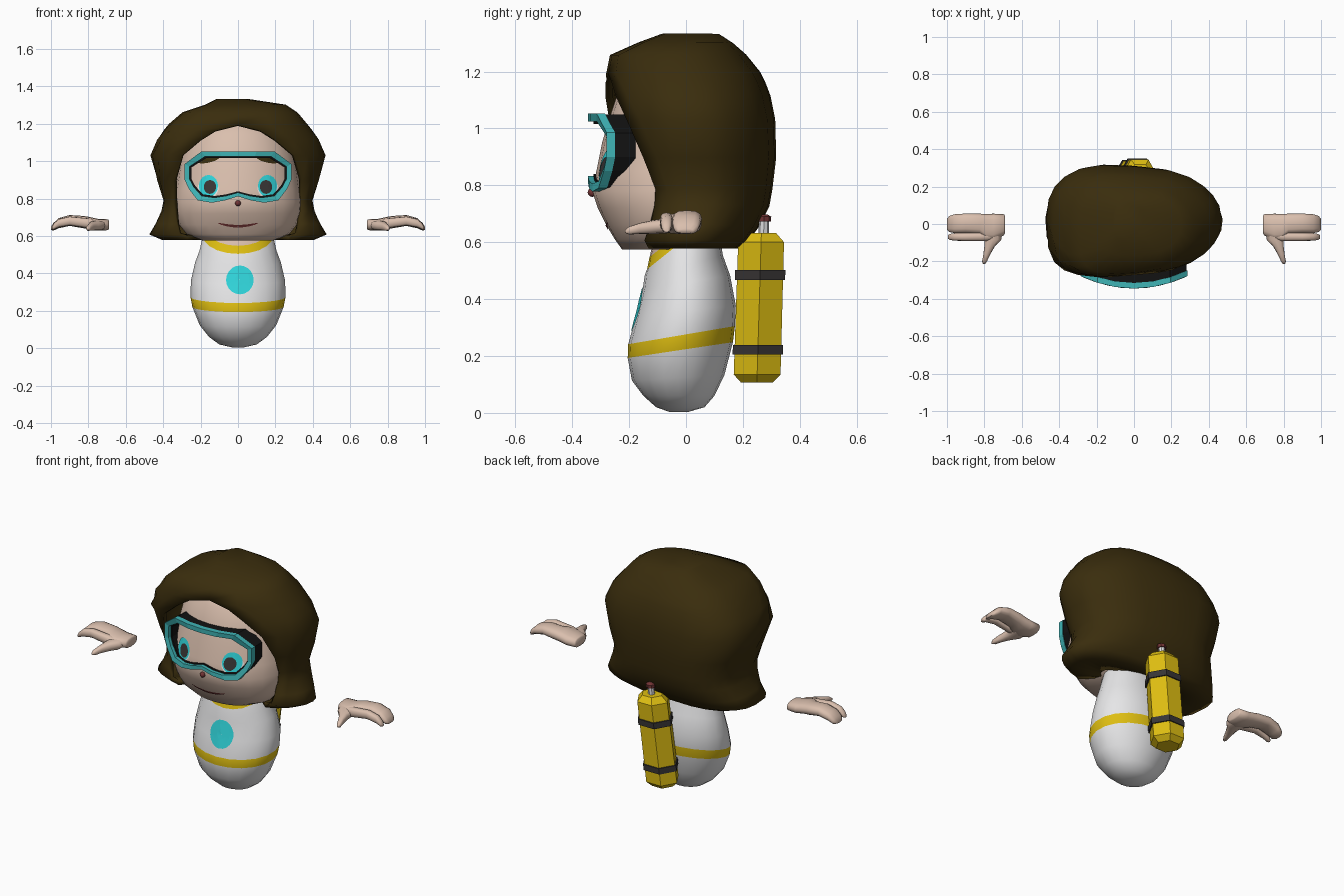
import bpy, bmesh, math
from mathutils import Vector
from mathutils.bvhtree import BVHTree

if "Cube" in bpy.data.objects:
    bpy.data.objects.remove(bpy.data.objects["Cube"])

COLOURS = {
    "hair_brown": (0.042, 0.026, 0.004), "skin": (0.70, 0.52, 0.42),
    "white": (0.86, 0.86, 0.87), "yellow": (0.74, 0.52, 0.006),
    "cyan": (0.03, 0.66, 0.70), "teal": (0.05, 0.46, 0.47),
    "black": (0.006, 0.006, 0.006), "strap_grey": (0.04, 0.036, 0.036),
    "dark_red": (0.17, 0.035, 0.035),
}
MATS = {}
for name, c in COLOURS.items():
    MATS[name] = bpy.data.materials.new(name)
    MATS[name].diffuse_color = (*c, 1)


def make(name, bm, mats, smooth=None):
    bmesh.ops.remove_doubles(bm, verts=bm.verts, dist=1e-5)
    bmesh.ops.recalc_face_normals(bm, faces=bm.faces)
    me = bpy.data.meshes.new(name)
    bm.to_mesh(me)
    bm.free()
    ob = bpy.data.objects.new(name, me)
    bpy.context.collection.objects.link(ob)
    for m in mats:
        me.materials.append(MATS[m])
    if smooth:
        bpy.ops.object.select_all(action='DESELECT')
        ob.select_set(True)
        bpy.context.view_layer.objects.active = ob
        bpy.ops.object.shade_smooth_by_angle(angle=math.radians(smooth))
    return ob


def loft(name, rows, mats, closed=True, caps=True, bands=None, smooth=None):
    """Skin a list of point rows; bands gives the material of each strip."""
    bm = bmesh.new()
    vr = [[bm.verts.new(p) for p in r] for r in rows]
    n = len(vr[0])
    for i in range(len(vr) - 1):
        for j in range(n if closed else n - 1):
            k = (j + 1) % n
            f = bm.faces.new((vr[i][j], vr[i][k], vr[i + 1][k], vr[i + 1][j]))
            f.material_index = bands[i] if bands else 0
    if caps:
        bm.faces.new(vr[0])
        bm.faces.new(vr[-1]).material_index = bands[-1] if bands else 0
    return make(name, bm, mats, smooth)


def spow(v, p):
    return math.copysign(abs(v) ** p, v)


def ring(z, a, yf, yb, tilt=0, p=1.0, n=20, gap=0.0, open_=False):
    """Squared oval at height z; an open one leaves a front gap of half width gap."""
    yc, b = (yf + yb) / 2, (yb - yf) / 2
    t0 = math.asin((gap / a) ** (1 / p))
    pts = []
    for i in range(n):
        t = t0 + (2 * math.pi - 2 * t0) * i / (n - 1 if open_ else n)
        y = yc - b * spow(math.cos(t), p)
        pts.append((a * spow(math.sin(t), p), y, z + tilt * y))
    return pts


def tree(ob):
    return BVHTree.FromPolygons([v.co for v in ob.data.vertices],
                                [list(p.vertices) for p in ob.data.polygons])


def plate(name, target, mat, cx, cz, rx, rz, lift=0.004, bend=0.0, slope=0.0, n=20):
    """Painted oval laid on the front of a surface; bend curves it, slope tips it."""
    rows = []
    for s in (0.02, 0.35, 0.7, 1.0):
        row = []
        for i in range(n):
            t = 2 * math.pi * i / n
            u = s * math.cos(t)
            x, z = cx + rx * u, cz + rz * s * math.sin(t) + bend * u * u + slope * u
            hit = target.ray_cast(Vector((x, -2, z)), Vector((0, 1, 0)))[0]
            row.append((x, (hit.y if hit else -0.2) - lift, z))
        rows.append(row)
    ob = loft(name, rows, [mat], caps=False)
    if ob.data.polygons[0].normal.y > 0:
        ob.data.flip_normals()


# body: shirt with tilted waist stripe, collar and neck
BODY = [(0.004, .03, -.06, .01, 0), (.02, .10, -.105, .065, 0), (.06, .155, -.15, .10, 0),
        (.125, .205, -.19, .135, .06), (.224, .244, -.205, .165, .15), (.276, .254, -.203, .172, .17),
        (.36, .252, -.175, .175, .10), (.46, .229, -.152, .155, .15), (.52, .207, -.145, .13, .25),
        (.614, .187, -.137, .105, .8), (.650, .167, -.128, .09, .8), (.70, .13, -.11, .07, .7)]
body = loft("body", [ring(*r) for r in BODY], ["white", "yellow", "skin"],
            bands=[0, 0, 0, 0, 1, 0, 0, 0, 0, 1, 2], smooth=60)
plate("chest_patch", tree(body), "cyan", 0.01, .365, .074, .077)

# head
HEAD = [(.575, .19, -.225, 0), (.61, .275, -.25, .06), (.66, .315, -.28, .14), (.72, .337, -.31, .2),
        (.78, .342, -.33, .22), (.85, .335, -.315, .24), (.95, .32, -.295, .25), (1.05, .30, -.265, .24),
        (1.14, .26, -.235, .2), (1.21, .18, -.18, .14), (1.25, .06, -.08, .05)]
head = loft("head", [ring(*r, p=.97, n=24) for r in HEAD], ["skin"], smooth=60)
face = tree(head)
plate("mouth", face, "dark_red", 0, .652, .11, .007, bend=.018)
for s, side in ((-1, "left"), (1, "right")):
    plate(side + "_eye_white", face, "white", s * .16, .855, .056, .05, .003)
    plate(side + "_iris", face, "cyan", s * .158, .868, .051, .058, .005)
    plate(side + "_pupil", face, "strap_grey", s * .150, .862, .033, .037, .007)
    plate(side + "_brow", face, "hair_brown", s * .158, 1.008, .058, .016, .006, slope=s * -.012)
bm = bmesh.new()
bmesh.ops.create_icosphere(bm, subdivisions=2, radius=.016)
bmesh.ops.translate(bm, verts=bm.verts, vec=(0, -.330, .775))
make("nose", bm, ["dark_red"], 60)

# hair: open shell, front gap closing above the forehead, flared at the bottom
# columns: height, half width, front, back, gap, sideways shift
HAIR = [(.60, .22, -.08, .08, .17, 0), (.59, .40, -.17, .18, .27, 0), (.612, .462, -.18, .205, .31, 0),
        (.66, .43, -.18, .24, .32, 0), (.73, .397, -.2, .275, .33, 0), (.79, .385, -.22, .285, .335, 0),
        (.9, .42, -.24, .298, .335, 0), (1.03, .455, -.255, .295, .295, 0), (1.11, .422, -.262, .28, .2, 0),
        (1.16, .385, -.262, .262, .12, 0), (1.19, .36, -.26, .248, 0, 0), (1.25, .30, -.25, .20, 0, .01),
        (1.29, .21, -.16, .155, 0, .04), (1.32, .08, -.08, .11, 0, -.03)]


def hair_row(z, a, yf, yb, gap, dx):
    yc, row = (yf + yb) / 2, []
    for x, y, _ in ring(z, a, yf, yb, p=.65, n=21, gap=gap, open_=True):
        u = x / a
        f = 1 - .12 * u                       # fuller on the left side
        if u > 0:
            f -= .28 * u ** 4
        elif y > yc:
            f -= .2 * u ** 4                  # chamfered back corner
        elif 1 < z < 1.27:
            f += .2 * u ** 4                  # forward front corner
        row.append((x + dx, yc + (y - yc) * f, z))
    return row


hair = loft("hair", [hair_row(*r) for r in HAIR], ["hair_brown"], closed=False, caps=False)
bm = bmesh.new()
bm.from_mesh(hair.data)
bmesh.ops.contextual_create(bm, geom=[v for v in bm.verts if v.co.z > 1.31])
bmesh.ops.recalc_face_normals(bm, faces=bm.faces)
for f in bm.faces:
    f.smooth = True
bm.to_mesh(hair.data)
bm.free()
sol = hair.modifiers.new("thickness", 'SOLIDIFY')
sol.thickness, sol.offset = .026, 0

# diving mask: teal frame and black skirt swept round one outline
HALF = [(0, .812), (.07, .79), (.14, .778), (.215, .79), (.262, .85), (.285, .90), (.285, .985),
        (.195, 1.052), (.1, 1.052), (0, 1.052)]
OUTLINE = HALF + [(-x, z) for x, z in reversed(HALF[1:-1])]


def bow(x):
    return -.345 + .066 * (x / .285) ** 2


def mask_band(name, mat, outer, inner, front, back):
    def row(d, yfun):
        return [(x * (1 - d / .285), yfun(x), .915 + (z - .915) * (1 - d / .137)) for x, z in OUTLINE]
    rows = [row(outer, front), row(outer, back), row(inner, back), row(inner, front), row(outer, front)]
    loft(name, rows, [mat], caps=False)


mask_band("mask_frame", "teal", 0, .027, bow, lambda x: bow(x) + .03)
mask_band("mask_skirt", "black", .003, .036, lambda x: bow(x) + .02, lambda x: -.178)


# air tank: leaning hexagonal cylinder with straps and valve
def hexes(name, mat, levels, n=6):
    rows = [[(.005 + .11 * (z - .37) + r * math.cos(2 * math.pi * i / n),
              .246 + .03 * z + dy + r * math.sin(2 * math.pi * i / n), z)
             for i in range(n)] for z, r, dy in levels]
    loft(name, rows, [mat])


hexes("tank", "yellow", [(.107, .065, 0), (.135, .095, 0), (.6, .093, 0), (.632, .06, 0)])
for label, z in (("lower", .222), ("upper", .485)):
    hexes(label + "_tank_strap", "strap_grey", [(z - .017, .102, 0), (z + .017, .102, 0)])
hexes("valve_stem", "white", [(.62, .018, .008), (.677, .018, .008)], 8)
hexes("valve_knob", "dark_red", [(.672, .025, .008), (.69, .025, .008), (.698, .01, .008)], 8)

# hands: sections are (x, y, z, half width, half height); width runs along y or x
FINGERS = [(.69, -.002, .66, .045, .022), (.695, -.004, .66, .056, .029), (.75, -.016, .66, .071, .032),
           (.79, -.016, .668, .07, .033), (.825, .002, .674, .053, .033), (.9, .004, .683, .052, .029),
           (.96, .002, .668, .05, .027), (.988, .0, .648, .043, .02), (1.0, -.002, .64, .028, .008)]
INDEX = [(.75, -.062, .66, .02, .022), (.79, -.066, .666, .026, .028), (.82, -.068, .67, .024, .026),
         (.9, -.069, .68, .022, .024), (.96, -.069, .668, .02, .022), (.985, -.069, .65, .016, .016),
         (.995, -.069, .642, .009, .007)]
THUMB = [(.755, -.03, .66, .05, .026), (.755, -.085, .656, .045, .026), (.772, -.12, .653, .028, .024),
         (.788, -.165, .648, .018, .019), (.799, -.2, .641, .013, .014), (.802, -.215, .638, .005, .005)]


def digit(name, secs, s, along_y):
    rows = []
    for x, y, z, w, h in secs:
        row = []
        for i in range(12):
            t = 2 * math.pi * i / 12
            u, v = w * spow(math.cos(t), .8), h * spow(math.sin(t), .8)
            row.append((s * (x + (u if along_y else 0)), y + (0 if along_y else u), z + v))
        rows.append(row)
    loft(name, rows, ["skin"], smooth=60)


for s, side in ((-1, "left"), (1, "right")):
    digit(side + "_hand_fingers", FINGERS, s, False)
    digit(side + "_hand_index", INDEX, s, False)
    digit(side + "_hand_thumb", THUMB, s, True)

for m in bpy.data.materials:
    if m.users and not m.is_grease_pencil:
        m.use_nodes = True
        m.node_tree.nodes["Principled BSDF"].inputs["Base Color"].default_value = m.diffuse_color
